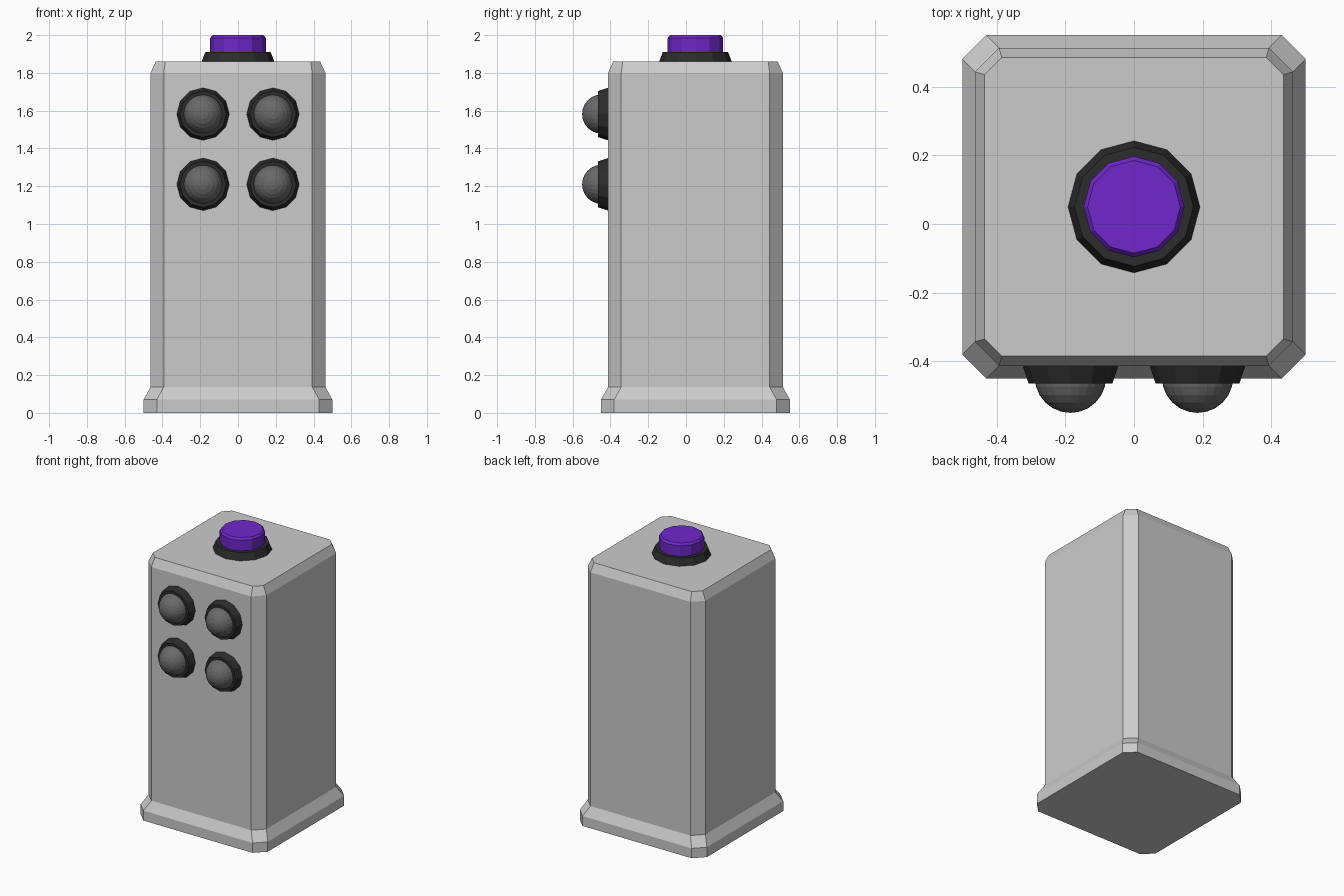
import bpy, bmesh
from math import sin, cos, pi
from mathutils import Matrix

if "Cube" in bpy.data.objects:
    bpy.data.objects.remove(bpy.data.objects["Cube"])


def material(name, rgb):
    m = bpy.data.materials.new(name)
    m.diffuse_color = (*rgb, 1)
    m.use_nodes = True
    m.node_tree.nodes["Principled BSDF"].inputs["Base Color"].default_value = m.diffuse_color
    return m


def loft(name, rings, matrix=Matrix(), mat=None, smooth=False):
    """Stack rings of equal point count into a closed, capped solid."""
    bm = bmesh.new()
    loops = [[bm.verts.new(p) for p in ring] for ring in rings]
    n = len(loops[0])
    for a, b in zip(loops, loops[1:]):
        for i in range(n):
            j = (i + 1) % n
            bm.faces.new((a[i], a[j], b[j], b[i]))
    bm.faces.new(loops[0][::-1])
    bm.faces.new(loops[-1])
    bm.transform(matrix)
    bmesh.ops.recalc_face_normals(bm, faces=bm.faces)
    me = bpy.data.meshes.new(name)
    bm.to_mesh(me)
    bm.free()
    ob = bpy.data.objects.new(name, me)
    bpy.context.collection.objects.link(ob)
    if mat:
        me.materials.append(mat)
    return ob


def octagon(h, c, z):
    """Square of half-width h with corners cut by c."""
    k = h - c
    return [(x, y, z) for x, y in ((h, -k), (h, k), (k, h), (-k, h),
                                   (-h, k), (-h, -k), (-k, -h), (k, -h))]


def circle(r, z, n=12):
    return [(r * cos(2 * pi * i / n), r * sin(2 * pi * i / n), z) for i in range(n)]


black = material("black", (0.025, 0.025, 0.025))
dark_grey = material("dark_grey", (0.14, 0.14, 0.14))
purple = material("purple", (0.16, 0.02, 0.6))

CY = 0.05          # body centre in y
FRONT = CY - 0.46  # front face of the body

# Housing with flared foot and chamfered top
loft("housing", [octagon(0.5, 0.07, 0), octagon(0.5, 0.07, 0.07),
                 octagon(0.463, 0.07, 0.137), octagon(0.463, 0.07, 1.80),
                 octagon(0.435, 0.05, 1.86)], Matrix.Translation((0, CY, 0)))

# Top push button and its collar
top = Matrix.Translation((0, CY, 0))
loft("top_collar", [circle(0.192, 1.85), circle(0.192, 1.86), circle(0.173, 1.91)], top, black)
loft("top_button", [circle(0.147, 1.90), circle(0.147, 1.985), circle(0.135, 2.0)], top, purple)

# Four domed lamps on the front face, each in a collar
for row, z in (("upper", 1.582), ("lower", 1.21)):
    for side, x in (("left", -0.185), ("right", 0.185)):
        m = Matrix.Translation((x, FRONT, z)) @ Matrix.Rotation(pi / 2, 4, 'X')
        loft(f"{row}_{side}_collar",
             [circle(0.14, -0.02), circle(0.14, 0.0), circle(0.122, 0.055)], m, black)
        bm = bmesh.new()
        bmesh.ops.create_uvsphere(bm, u_segments=24, v_segments=12, radius=0.104)
        bm.transform(m @ Matrix.Translation((0, 0, 0.036)))
        me = bpy.data.meshes.new("lamp")
        bm.to_mesh(me)
        bm.free()
        me.materials.append(dark_grey)
        bpy.context.collection.objects.link(bpy.data.objects.new(f"{row}_{side}_lamp", me))
